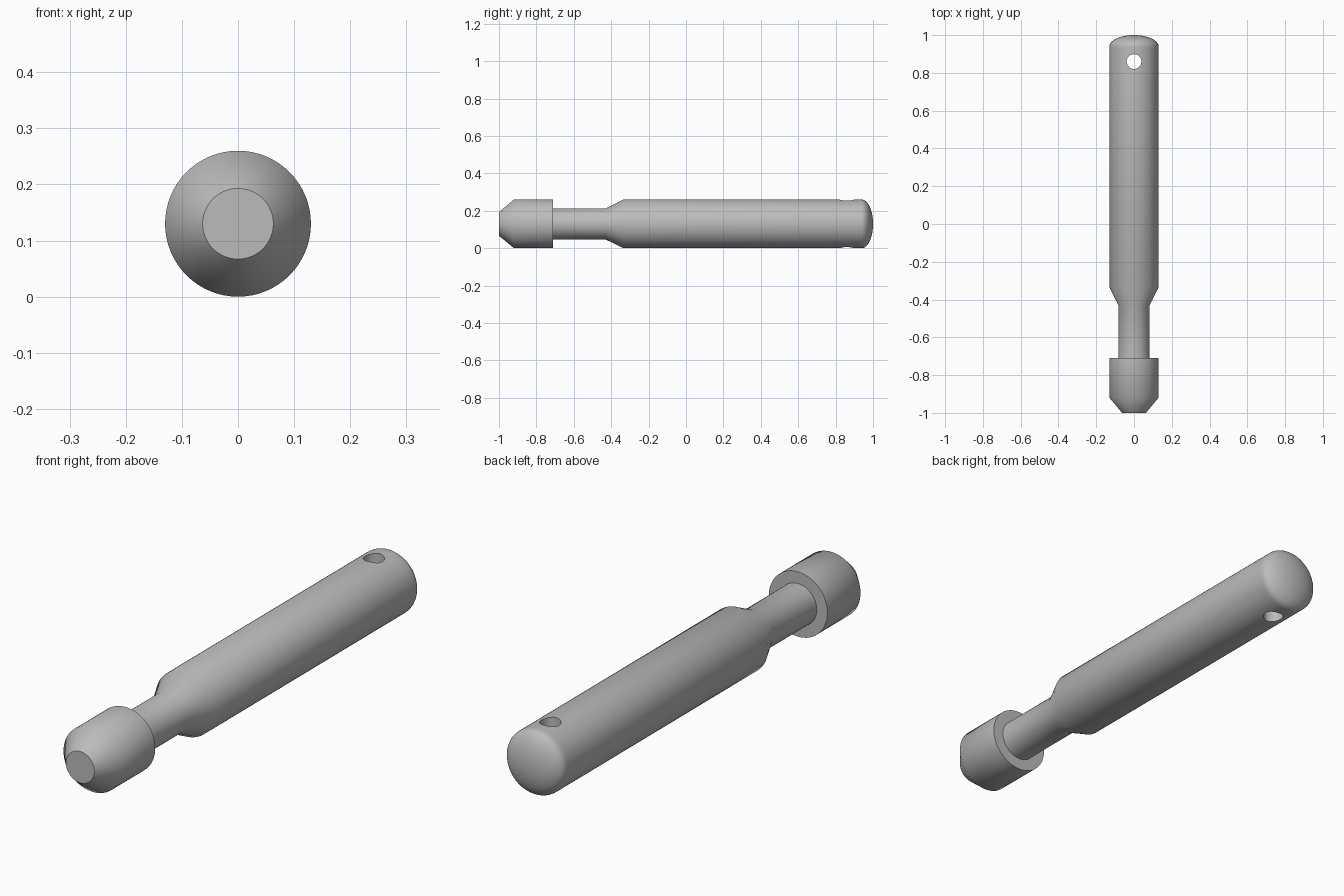
import bpy
import bmesh
from math import cos, sin, pi, radians
from mathutils import Matrix, Vector

default = bpy.data.objects.get("Cube")
if default:
    bpy.data.objects.remove(default, do_unlink=True)

RADIUS = 0.13
NECK = 0.083
SEGMENTS = 64

steel = bpy.data.materials.new("grey_metal")
steel.use_nodes = True
colour = (0.5, 0.5, 0.5, 1)
steel.diffuse_color = colour
steel.node_tree.nodes["Principled BSDF"].inputs["Base Color"].default_value = colour


def make_object(name, bm):
    mesh = bpy.data.meshes.new(name)
    bmesh.ops.recalc_face_normals(bm, faces=bm.faces)
    bm.to_mesh(mesh)
    bm.free()
    obj = bpy.data.objects.new(name, mesh)
    bpy.context.collection.objects.link(obj)
    mesh.materials.append(steel)
    return obj


# Pin outline as (radius, y): tapered tip, head, neck, cone, shank
profile = [(0, -1), (0.063, -1), (RADIUS, -0.92), (RADIUS, -0.71),
           (NECK, -0.71), (NECK, -0.43), (RADIUS, -0.335),
           (RADIUS, 0.8), (RADIUS, 0.92)]
# Domed rear end
steps = 12
profile += [(RADIUS * cos(i / steps * pi / 2), 0.94 + 0.06 * sin(i / steps * pi / 2))
            for i in range(steps + 1)]

bm = bmesh.new()
verts = [bm.verts.new((r, y, RADIUS)) for r, y in profile]
edges = [bm.edges.new(pair) for pair in zip(verts, verts[1:])]
bmesh.ops.spin(bm, geom=verts + edges, cent=Vector((0, 0, RADIUS)), axis=(0, 1, 0),
               angle=2 * pi, steps=SEGMENTS, use_duplicate=False)
bmesh.ops.remove_doubles(bm, verts=bm.verts, dist=0.0001)
pin = make_object("pin", bm)

# Cross hole through the shank
bm = bmesh.new()
bmesh.ops.create_cone(bm, cap_ends=True, segments=32, radius1=0.039, radius2=0.039,
                      depth=0.5, matrix=Matrix.Translation((0, 0.86, RADIUS)))
cutter = make_object("hole_cutter", bm)
cutter.hide_render = True

bpy.ops.object.select_all(action="DESELECT")
pin.select_set(True)
bpy.context.view_layer.objects.active = pin
hole = pin.modifiers.new("cross_hole", "BOOLEAN")
hole.operation = "DIFFERENCE"
hole.solver = "EXACT"
hole.object = cutter
bpy.ops.object.modifier_apply(modifier=hole.name)
bpy.data.objects.remove(cutter, do_unlink=True)

bpy.ops.object.shade_smooth_by_angle(angle=radians(45))
